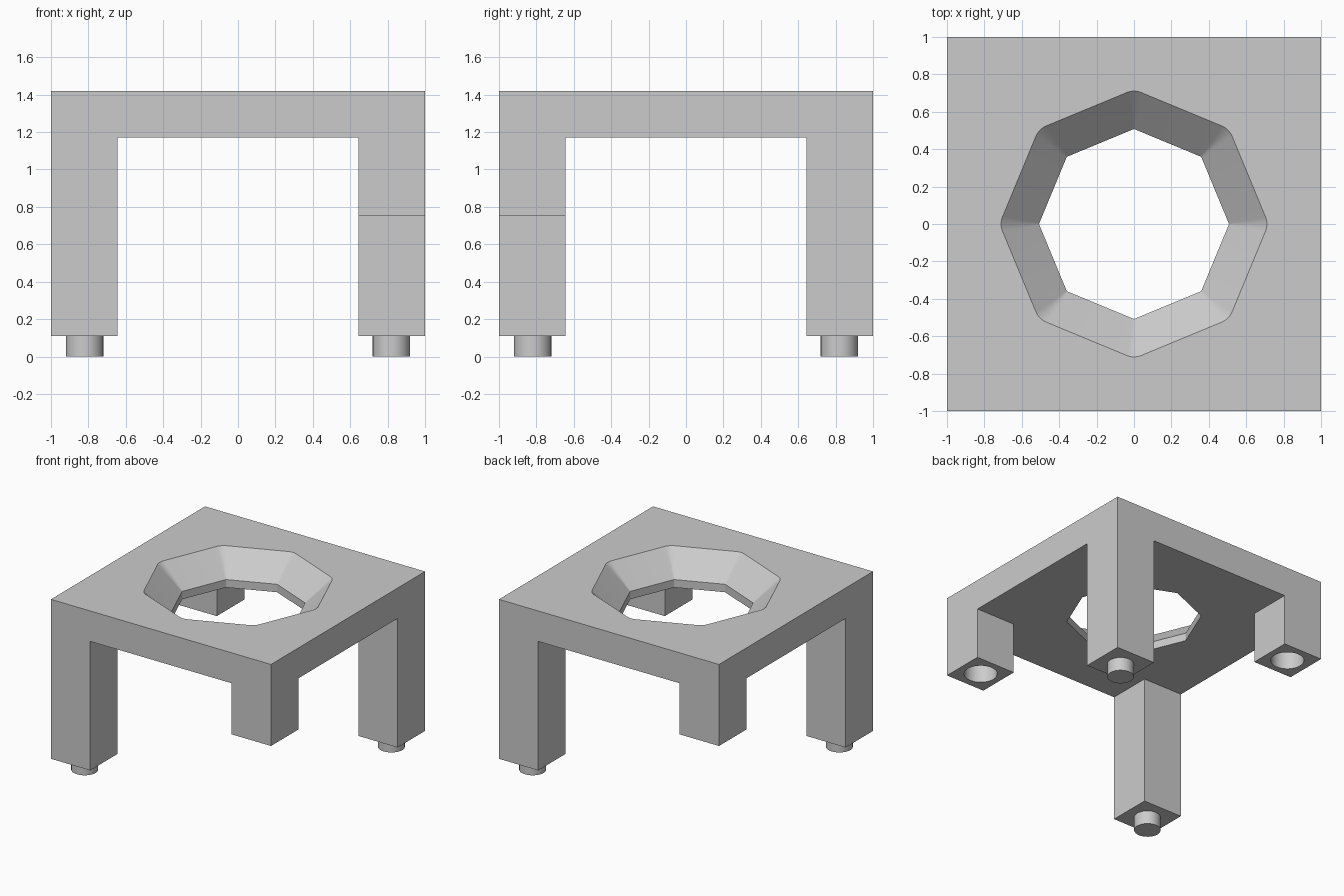
import bpy, bmesh, math
from mathutils import Vector

if "Cube" in bpy.data.objects:
    bpy.data.objects.remove(bpy.data.objects["Cube"], do_unlink=True)

TOP, UNDER, SHORT, FOOT = 1.42, 1.17, 0.75, 0.11
INNER, PEG = 0.643, 0.82

grey = bpy.data.materials.new("light_grey")
grey.use_nodes = True
grey.diffuse_color = (0.6, 0.6, 0.6, 1)
grey.node_tree.nodes["Principled BSDF"].inputs["Base Color"].default_value = (0.6, 0.6, 0.6, 1)


def finish(name, bm):
    bmesh.ops.recalc_face_normals(bm, faces=bm.faces)
    mesh = bpy.data.meshes.new(name)
    bm.to_mesh(mesh)
    bm.free()
    mesh.materials.append(grey)
    obj = bpy.data.objects.new(name, mesh)
    bpy.context.collection.objects.link(obj)
    return obj


def box(name, low, high):
    bm = bmesh.new()
    bmesh.ops.create_cube(bm, size=1)
    for v in bm.verts:
        v.co = Vector([l + (h - l) * (c + 0.5) for l, h, c in zip(low, high, v.co)])
    return finish(name, bm)


def cylinder(name, x, y, low, high, radius):
    bm = bmesh.new()
    bmesh.ops.create_cone(bm, cap_ends=True, segments=32, radius1=radius,
                          radius2=radius, depth=high - low)
    bmesh.ops.translate(bm, verts=bm.verts, vec=(x, y, (low + high) / 2))
    return finish(name, bm)


def octagon_ring(bm, radius, rounding, z, steps=6):
    """Octagon with corners on the axes, each rounded by a small arc."""
    verts, half = [], math.pi / 8
    for corner in range(8):
        a = corner * math.pi / 4
        centre = radius - rounding / math.cos(half)
        for i in range(steps + 1):
            t = a - half + 2 * half * i / steps
            verts.append(bm.verts.new((centre * math.cos(a) + rounding * math.cos(t),
                                       centre * math.sin(a) + rounding * math.sin(t), z)))
    return verts


def funnel(name):
    """Octagonal opening: straight lip below, flared mouth above."""
    bm = bmesh.new()
    lip = UNDER + 0.065
    over = 1.1  # carries the flare past the top surface
    rings = [octagon_ring(bm, 0.508, 0.012, UNDER - 0.1),
             octagon_ring(bm, 0.508, 0.012, lip),
             octagon_ring(bm, 0.508 + 0.211 * over, 0.012 + 0.09 * over,
                          lip + (TOP - lip) * over)]
    n = len(rings[0])
    for a, b in zip(rings, rings[1:]):
        for i in range(n):
            j = (i + 1) % n
            bm.faces.new((a[i], a[j], b[j], b[i]))
    bm.faces.new(rings[0])
    bm.faces.new(rings[-1])
    return finish(name, bm)


def select(obj):
    bpy.ops.object.select_all(action='DESELECT')
    obj.select_set(True)
    bpy.context.view_layer.objects.active = obj


# Body block with every void cut out of it
body = box("stand_body", (-1, -1, FOOT), (1, 1, TOP))
cutters = [box("slot_x", (-2, -INNER, -1), (2, INNER, UNDER)),
           box("slot_y", (-INNER, -2, -1), (INNER, 2, UNDER)),
           funnel("opening")]
for s in (1, -1):
    # Short legs on one diagonal, with sockets in their ends
    xs, ys = sorted((s * 0.5, s * 1.5)), sorted((-s * 0.5, -s * 1.5))
    cutters.append(box("short_leg_cut", (xs[0], ys[0], -1), (xs[1], ys[1], SHORT)))
    cutters.append(cylinder("socket", s * PEG, -s * PEG, SHORT - 0.1, SHORT + 0.2, 0.125))

for cutter in cutters:
    cutter.hide_render = True
    mod = body.modifiers.new("cut", 'BOOLEAN')
    mod.operation = 'DIFFERENCE'
    mod.solver = 'EXACT'
    mod.object = cutter
    select(body)
    bpy.ops.object.modifier_apply(modifier=mod.name)
    bpy.data.objects.remove(cutter, do_unlink=True)

# Pegs under the long legs on the other diagonal
pegs = [cylinder(name, s * PEG, s * PEG, 0, FOOT + 0.01, 0.1)
        for name, s in (("back_left_peg", 1), ("front_right_peg", -1))]

for obj in [body] + pegs:
    select(obj)
    bpy.ops.object.shade_smooth_by_angle(angle=math.radians(25))
